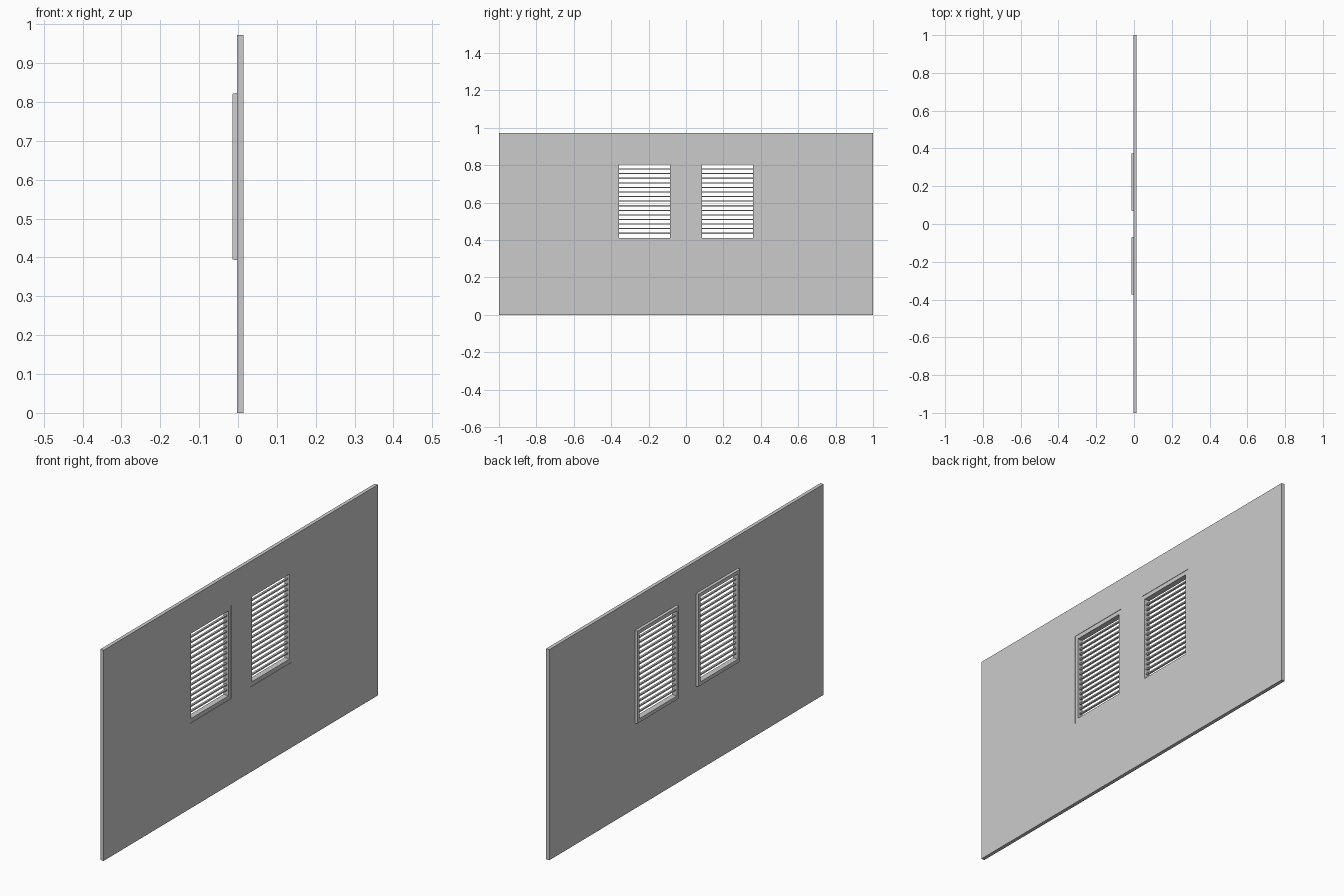
import bpy, bmesh

if "Cube" in bpy.data.objects:
    bpy.data.objects.remove(bpy.data.objects["Cube"])

WALL_X0, WALL_X1, WALL_H = -0.0027, 0.014, 0.972
WIN_Y, WIN_Z = 0.222, 0.608          # window centres (mirrored in y)
OUT_W, OUT_H = 0.153, 0.215          # frame outer half sizes
IN_W, IN_H = 0.1365, 0.196           # frame opening half sizes
SLATS = 15


def finish(name, bm):
    bmesh.ops.recalc_face_normals(bm, faces=bm.faces)
    mesh = bpy.data.meshes.new(name)
    bm.to_mesh(mesh)
    bm.free()
    ob = bpy.data.objects.new(name, mesh)
    bpy.context.collection.objects.link(ob)
    return ob


def add_box(bm, centre, size):
    verts = bmesh.ops.create_cube(bm, size=1)["verts"]
    bmesh.ops.scale(bm, vec=size, verts=verts)
    bmesh.ops.translate(bm, vec=centre, verts=verts)


# Wall panel: a cut grid with two cells left open, given thickness
ys = [-1, -WIN_Y - OUT_W, -WIN_Y + OUT_W, WIN_Y - OUT_W, WIN_Y + OUT_W, 1]
zs = [0, WIN_Z - OUT_H, WIN_Z + OUT_H, WALL_H]
bm = bmesh.new()
grid = [[bm.verts.new(((WALL_X0 + WALL_X1) / 2, y, z)) for z in zs] for y in ys]
for i in range(5):
    for j in range(3):
        if j == 1 and i in (1, 3):
            continue
        bm.faces.new((grid[i][j], grid[i + 1][j], grid[i + 1][j + 1], grid[i][j + 1]))
wall = finish("wall_panel", bm)
solid = wall.modifiers.new("thickness", "SOLIDIFY")
solid.thickness = WALL_X1 - WALL_X0
solid.offset = 0


def window_frame(name, yc):
    # Profile (x, half width, half height) swept round the opening
    profile = [(0.012, OUT_W, OUT_H), (WALL_X0, OUT_W, OUT_H),
               (-0.014, OUT_W - 0.002, OUT_H - 0.002),
               (-0.014, IN_W, IN_H), (0.012, IN_W, IN_H)]
    bm = bmesh.new()
    rings = [[bm.verts.new((x, yc + sy * w, WIN_Z + sz * h))
              for sy, sz in ((-1, -1), (1, -1), (1, 1), (-1, 1))]
             for x, w, h in profile]
    for k, a in enumerate(rings):
        b = rings[(k + 1) % len(rings)]
        for i in range(4):
            j = (i + 1) % 4
            bm.faces.new((a[i], a[j], b[j], b[i]))
    finish(name, bm)


def louvre_slats(name, yc):
    bm = bmesh.new()
    pitch = 2 * IN_H / (SLATS + 1)
    for i in range(SLATS):
        z = WIN_Z - IN_H + (i + 1) * pitch
        add_box(bm, (-0.001, yc, z), (0.009, 2 * IN_W, 0.006))
    finish(name, bm)


# Two louvred windows
for side, yc in (("left", -WIN_Y), ("right", WIN_Y)):
    window_frame(f"{side}_window_frame", yc)
    louvre_slats(f"{side}_louvre_slats", yc)
